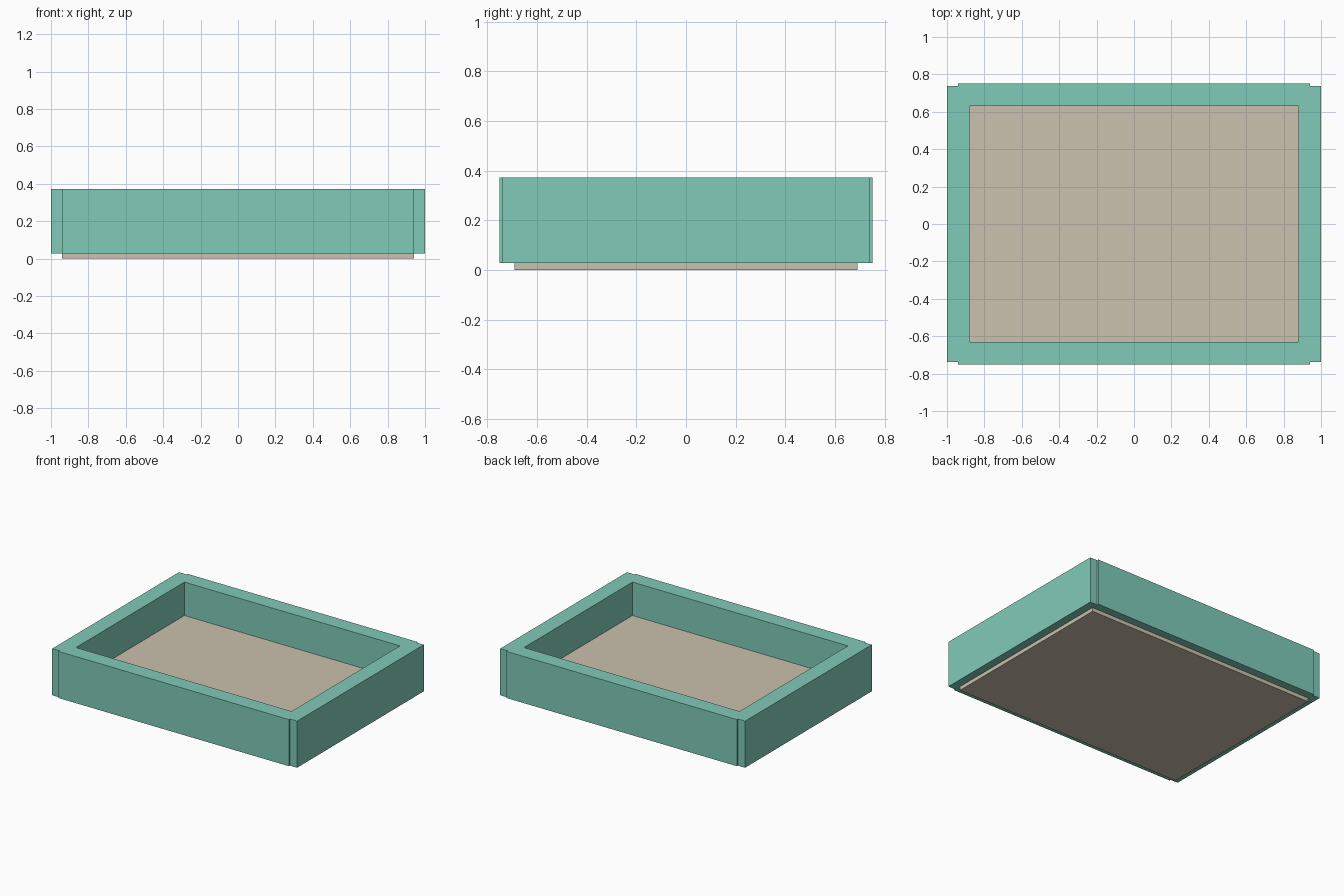
import bpy, bmesh
from mathutils import Vector

if "Cube" in bpy.data.objects:
    bpy.data.objects.remove(bpy.data.objects["Cube"])


def material(name, rgb):
    m = bpy.data.materials.new(name)
    m.diffuse_color = (*rgb, 1)
    m.use_nodes = True
    m.node_tree.nodes["Principled BSDF"].inputs["Base Color"].default_value = m.diffuse_color
    return m


def box(name, lo, hi, mat):
    lo, hi = Vector(lo), Vector(hi)
    bm = bmesh.new()
    bmesh.ops.create_cube(bm, size=1)
    bmesh.ops.scale(bm, vec=hi - lo, verts=bm.verts)
    bmesh.ops.translate(bm, vec=(lo + hi) / 2, verts=bm.verts)
    me = bpy.data.meshes.new(name)
    bm.to_mesh(me)
    bm.free()
    me.materials.append(mat)
    ob = bpy.data.objects.new(name, me)
    bpy.context.collection.objects.link(ob)
    return ob


teal = material("teal", (0.216, 0.597, 0.485))
sand = material("sand", (0.597, 0.533, 0.423))

Z0, Z1 = 0.028, 0.372   # wall bottom and top

# Floor slab, let into the middle of the walls
box("floor", (-0.94, -0.69, 0), (0.94, 0.69, 0.125), sand)

# Side walls run almost full depth; front and back walls stand slightly proud
for name, s in (("left_wall", -1), ("right_wall", 1)):
    x = sorted((s * 0.88, s * 1.0))
    box(name, (x[0], -0.738, Z0), (x[1], 0.738, Z1), teal)
for name, s in (("front_wall", -1), ("back_wall", 1)):
    y = sorted((s * 0.632, s * 0.75))
    box(name, (-0.94, y[0], Z0), (0.94, y[1], Z1), teal)
